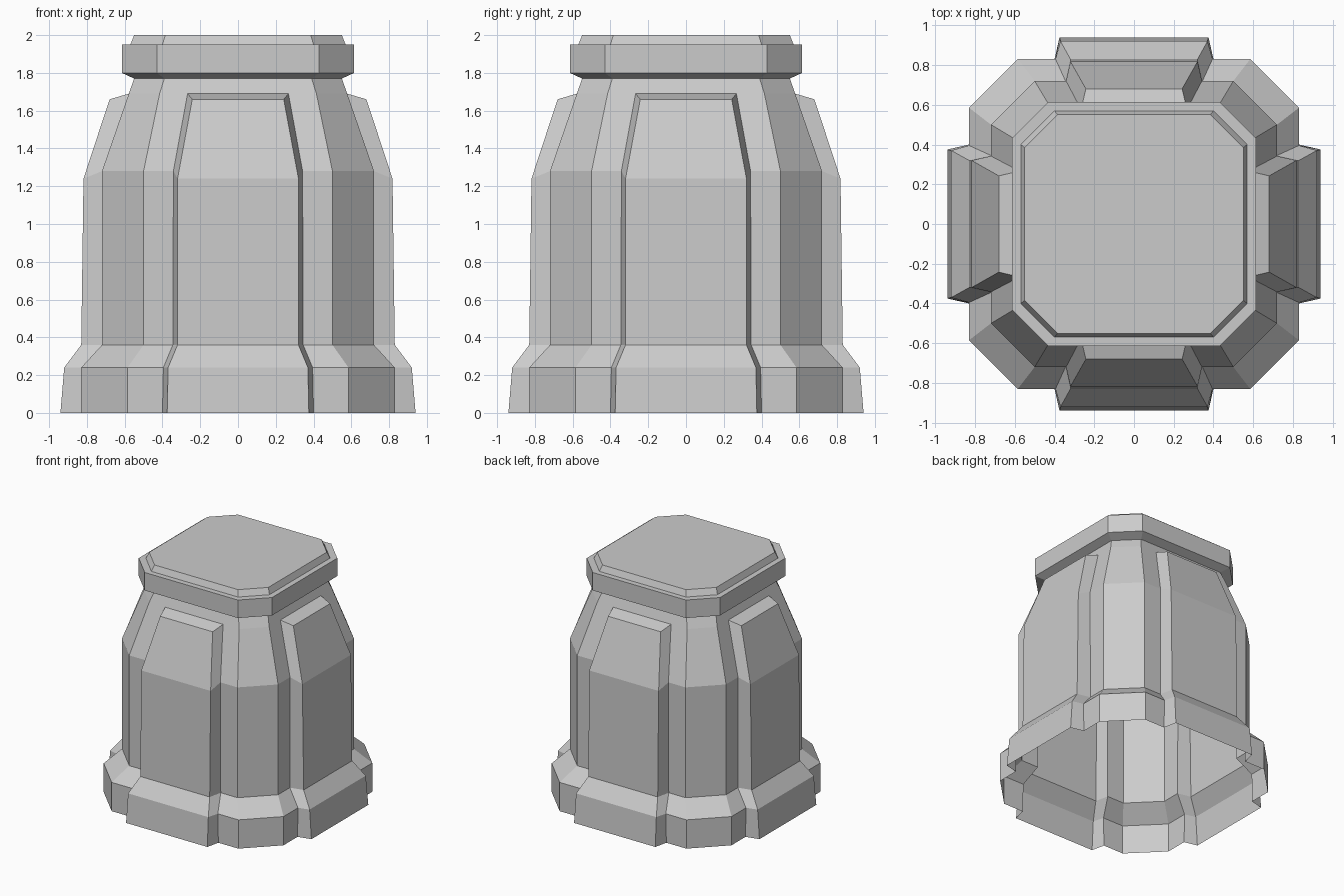
import bpy, bmesh

if "Cube" in bpy.data.objects:
    bpy.data.objects.remove(bpy.data.objects["Cube"])

# Ring levels of the hollow shell:
# body z, body half width, corner start, panel root half width,
# panel face half width, panel face distance, panel face z
LEVELS = [
    (0.00, 0.83, 0.585, 0.40, 0.375, 0.94, 0.00),
    (0.24, 0.83, 0.585, 0.395, 0.37, 0.92, 0.24),
    (0.36, 0.72, 0.50, 0.345, 0.32, 0.83, 0.36),
    (1.28, 0.72, 0.50, 0.342, 0.32, 0.818, 1.24),
    (1.69, 0.578, 0.415, 0.267, 0.242, 0.68, 1.66),
    (1.69, 0.578, 0.415, 0.267, 0.267, 0.578, 1.69),
]
# Plain octagon levels of neck, collar and cap: z, half width, corner start
COLLAR = [
    (1.77, 0.55, 0.39),
    (1.80, 0.615, 0.43),
    (1.95, 0.615, 0.43),
    (1.95, 0.57, 0.40),
    (2.00, 0.55, 0.385),
]
LEVELS += [(z, a, c, 0.25, 0.25, a, z) for z, a, c in COLLAR]


def ring(bm, level):
    """One closed loop: the same six-point side turned four times."""
    z, a, c, root, face, d, fz = level
    side = [(-c, -a, z), (-root, -a, z), (-face, -d, fz),
            (face, -d, fz), (root, -a, z), (c, -a, z)]
    verts = []
    for _ in range(4):
        verts += [bm.verts.new(p) for p in side]
        side = [(-y, x, h) for x, y, h in side]
    return verts


# Loft the rings into a shell that is open below and capped on top
bm = bmesh.new()
rings = [ring(bm, level) for level in LEVELS]
for low, high in zip(rings, rings[1:]):
    n = len(low)
    for i in range(n):
        j = (i + 1) % n
        bm.faces.new((low[i], low[j], high[j], high[i]))
bm.faces.new(rings[-1])

# Merge the points where the panels sink into the body, tidy flat faces
bmesh.ops.remove_doubles(bm, verts=bm.verts, dist=0.0005)
bmesh.ops.dissolve_degenerate(bm, edges=bm.edges, dist=0.0005)
bmesh.ops.recalc_face_normals(bm, faces=bm.faces)

mesh = bpy.data.meshes.new("pedestal_shell")
bm.to_mesh(mesh)
bm.free()
shell = bpy.data.objects.new("pedestal_shell", mesh)
bpy.context.collection.objects.link(shell)
